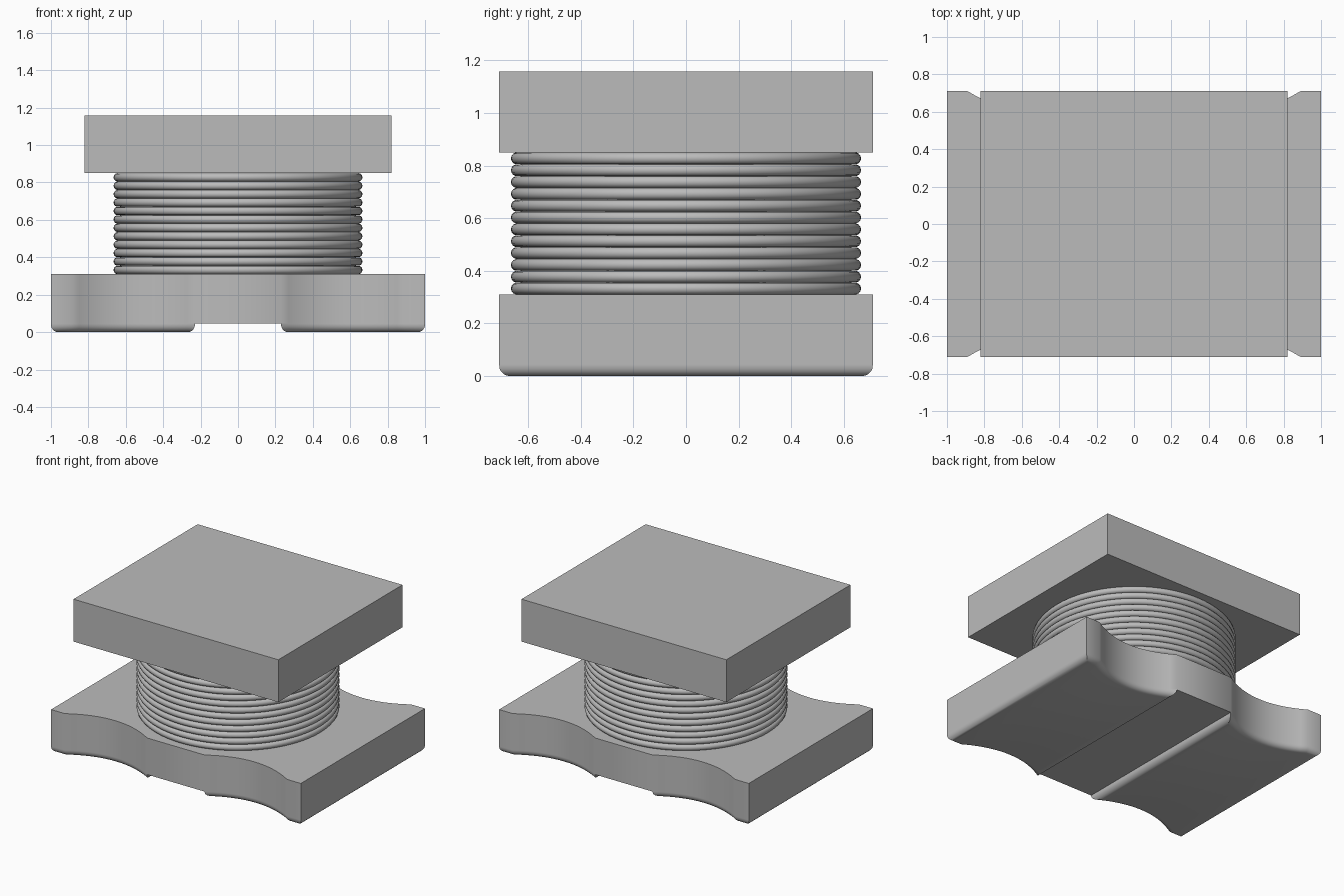
import bpy
import bmesh
import math

HALF_X, HALF_Y = 1.0, 0.71
FOOT_TOP, BASE_TOP = 0.045, 0.31
COIL_TOP, PLATE_TOP = 0.85, 1.157
RINGS = 12

cube = bpy.data.objects.get("Cube")
if cube:
    bpy.data.objects.remove(cube, do_unlink=True)

grey = bpy.data.materials.new("plain grey")
grey.use_nodes = True
colour = (0.5, 0.5, 0.5, 1)
grey.diffuse_color = colour
grey.node_tree.nodes["Principled BSDF"].inputs["Base Color"].default_value = colour


def finish(obj, name, angle=35):
    obj.name = name
    obj.data.materials.append(grey)
    bpy.ops.object.select_all(action="DESELECT")
    obj.select_set(True)
    bpy.context.view_layer.objects.active = obj
    bpy.ops.object.shade_smooth_by_angle(angle=math.radians(angle))


def prism(name, outline, low, high, rounding=0, cap_top=True):
    """Extrude an outline from low to high, optionally rounding its lower rim."""
    bm = bmesh.new()
    bottom = bm.faces.new([bm.verts.new((x, y, low)) for x, y in outline])
    top = bmesh.ops.extrude_face_region(bm, geom=[bottom], use_keep_orig=True)
    verts = [v for v in top["geom"] if isinstance(v, bmesh.types.BMVert)]
    bmesh.ops.translate(bm, vec=(0, 0, high - low), verts=verts)
    bmesh.ops.recalc_face_normals(bm, faces=bm.faces[:])
    if rounding:
        rim = [e for e in bm.edges if all(abs(v.co.z - low) < 1e-5 for v in e.verts)]
        bmesh.ops.bevel(bm, geom=rim, offset=rounding, offset_type="OFFSET",
                        segments=5, profile=0.5, affect="EDGES")
    if not cap_top:
        caps = [f for f in bm.faces if all(abs(v.co.z - high) < 1e-5 for v in f.verts)]
        bmesh.ops.delete(bm, geom=caps, context="FACES")
    mesh = bpy.data.meshes.new(name)
    bm.to_mesh(mesh)
    bm.free()
    obj = bpy.data.objects.new(name, mesh)
    bpy.context.collection.objects.link(obj)
    finish(obj, name)


def scallop(inner=0.23, outer=0.89, depth=0.1, steps=16):
    """Shallow hollow in the long edge, from the inner end to the outer end."""
    points = []
    for i in range(steps + 1):
        u = 2 * i / steps - 1
        x = (inner + outer) / 2 + u * (outer - inner) / 2
        points.append((x, HALF_Y - depth * (1 - u * u)))
    return points


# Scalloped base and the two rounded feet beneath it
quarter = scallop() + [(HALF_X, HALF_Y)]
right_half = [(x, -y) for x, y in quarter] + quarter[::-1]
left_half = [(-x, -y) for x, y in right_half][::1]
prism("base", right_half + left_half, FOOT_TOP, BASE_TOP)
prism("left_foot", right_half, 0, FOOT_TOP, rounding=0.04, cap_top=False)
prism("right_foot", left_half, 0, FOOT_TOP, rounding=0.04, cap_top=False)

# Stack of wire turns around a core
pitch = (COIL_TOP - BASE_TOP) / RINGS
for i in range(RINGS):
    bpy.ops.mesh.primitive_torus_add(
        major_radius=0.643, minor_radius=pitch / 2, major_segments=96,
        minor_segments=14, location=(0, 0, BASE_TOP + (i + 0.5) * pitch))
    finish(bpy.context.object, f"wire_turn_{i + 1}", 60)
bpy.ops.mesh.primitive_cylinder_add(
    vertices=64, radius=0.63, depth=COIL_TOP - BASE_TOP,
    location=(0, 0, (COIL_TOP + BASE_TOP) / 2))
finish(bpy.context.object, "core")

# Top plate
prism("top_plate", [(-0.82, -HALF_Y), (0.82, -HALF_Y), (0.82, HALF_Y), (-0.82, HALF_Y)],
      COIL_TOP, PLATE_TOP)
